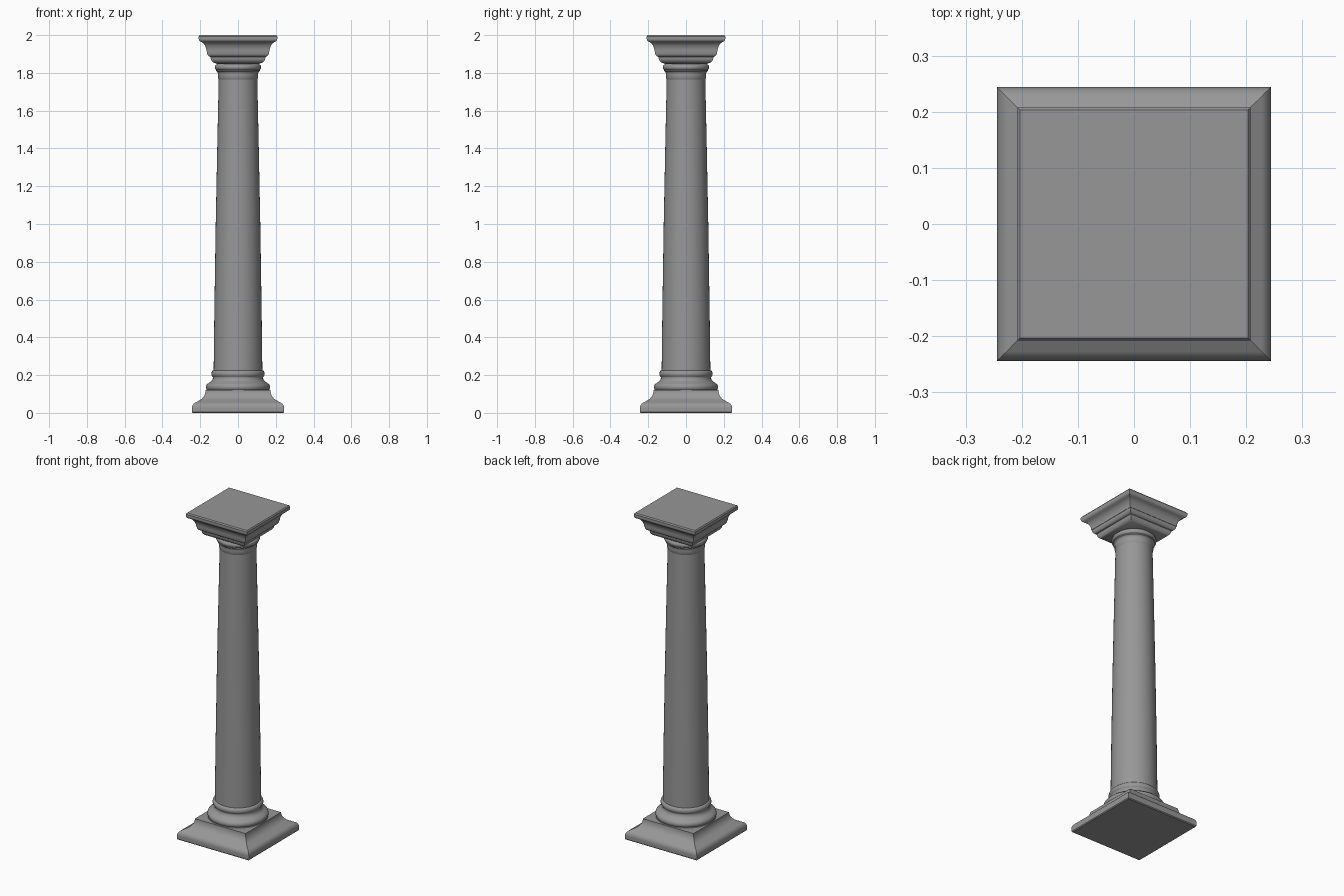
import bpy, bmesh, math

cube = bpy.data.objects.get("Cube")
if cube:
    bpy.data.objects.remove(cube, do_unlink=True)

stone = bpy.data.materials.new("grey stone")
stone.use_nodes = True
colour = (0.31, 0.31, 0.31, 1)
stone.diffuse_color = colour
bsdf = next(n for n in stone.node_tree.nodes if n.type == "BSDF_PRINCIPLED")
bsdf.inputs["Base Color"].default_value = colour


def arc(cr, cz, rr, rz, start, end, steps=8):
    """Points on an ellipse arc in the (radius, height) plane."""
    angles = [math.radians(start + (end - start) * i / steps) for i in range(steps + 1)]
    return [(cr + rr * math.cos(a), cz + rz * math.sin(a)) for a in angles]


def turned(name, profile, sides):
    """Closed solid from a bottom-to-top profile; four sides gives a square block."""
    scale, turn = (math.sqrt(2), math.pi / 4) if sides == 4 else (1, 0)
    bm = bmesh.new()
    rings = []
    for r, z in profile:
        angles = [turn + math.tau * i / sides for i in range(sides)]
        rings.append([bm.verts.new((r * scale * math.cos(a), r * scale * math.sin(a), z))
                      for a in angles])
    for low, high in zip(rings, rings[1:]):
        for i in range(sides):
            j = (i + 1) % sides
            bm.faces.new((low[i], low[j], high[j], high[i]))
    bm.faces.new(rings[0][::-1])
    bm.faces.new(rings[-1])
    mesh = bpy.data.meshes.new(name)
    bm.to_mesh(mesh)
    bm.free()
    mesh.materials.append(stone)
    obj = bpy.data.objects.new(name, mesh)
    bpy.context.collection.objects.link(obj)
    bpy.ops.object.select_all(action="DESELECT")
    obj.select_set(True)
    bpy.context.view_layer.objects.active = obj
    bpy.ops.object.shade_smooth_by_angle(angle=math.radians(35))
    return obj


# Square plinth: rounded foot sweeping up through a hollow
turned("plinth", [(0.24, 0), (0.244, 0.005), (0.244, 0.02)]
       + arc(0.214, 0.025, 0.03, 0.032, 0, 65)
       + arc(0.225, 0.12, 0.053, 0.058, 245, 180), 4)

# Round base: lower moulding, hollow and torus
turned("base_moulding", [(0.168, 0.12)]
       + arc(0.152, 0.137, 0.018, 0.02, -40, 70)
       + arc(0.162, 0.188, 0.029, 0.028, 250, 180)
       + arc(0.126, 0.207, 0.015, 0.019, -60, 80)
       + [(0.127, 0.23)], 64)

# Tapering shaft
turned("shaft", [(0.129, 0.22), (0.125, 0.55), (0.118, 1.0), (0.110, 1.4), (0.102, 1.775)], 64)

# Round neck with a ring under the capital
turned("neck_moulding", [(0.102, 1.765), (0.106, 1.772), (0.106, 1.79)]
       + arc(0.121, 1.794, 0.015, 0.017, 180, 110, 5)
       + arc(0.109, 1.83, 0.014, 0.016, -60, 75)
       + [(0.106, 1.855)], 64)

# Square capital: stepped mouldings flaring to a slab
turned("capital", [(0.112, 1.847), (0.117, 1.85)]
       + arc(0.117, 1.882, 0.028, 0.03, -75, 0, 6)
       + [(0.146, 1.885)]
       + arc(0.146, 1.908, 0.018, 0.022, -70, 0, 6)
       + [(0.165, 1.912)]
       + arc(0.205, 1.912, 0.038, 0.054, 180, 105)
       + arc(0.193, 1.981, 0.015, 0.016, -60, 0, 5)
       + [(0.208, 1.993), (0.203, 2.0)], 4)
